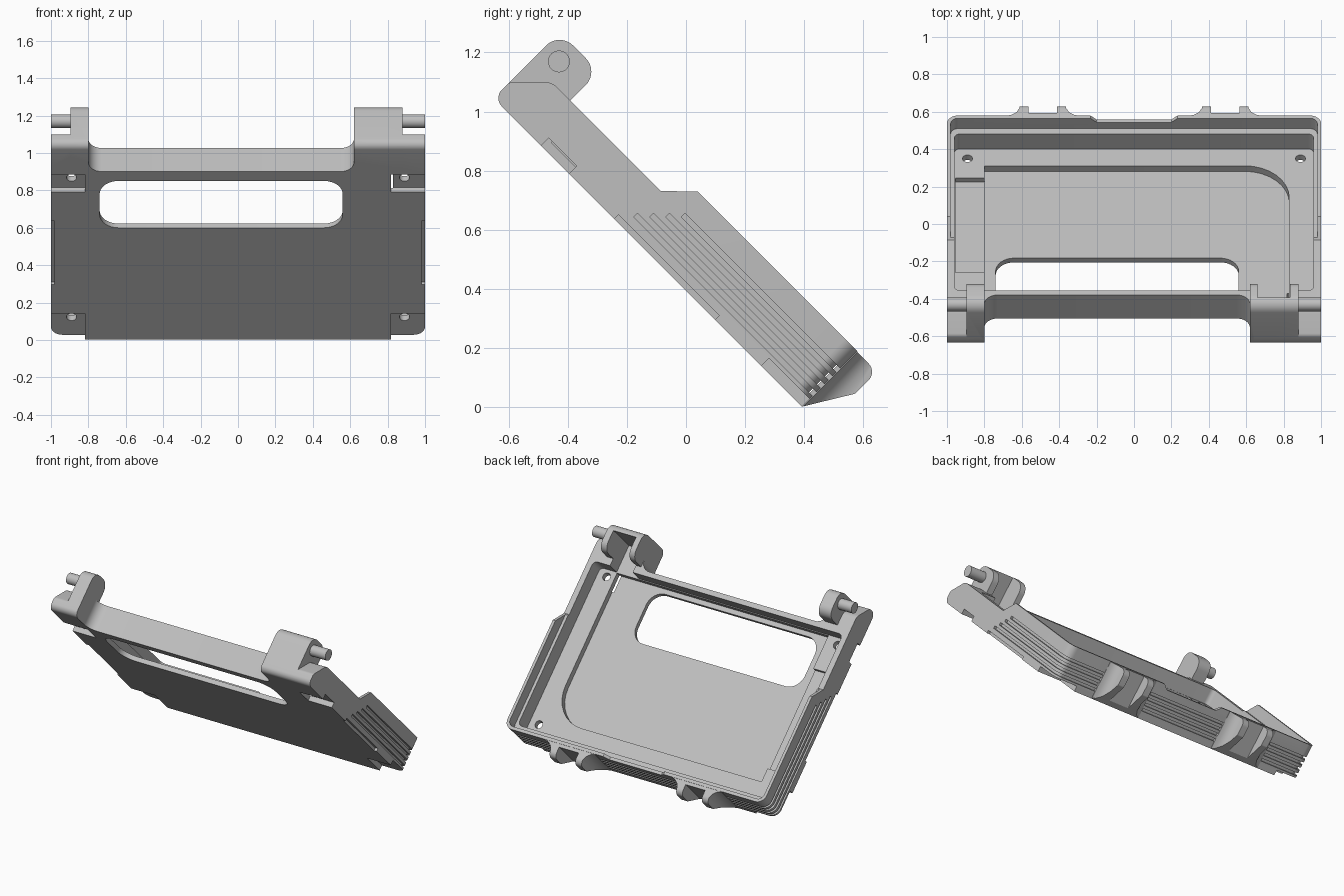
import bpy, math
from mathutils import Matrix, Vector

cube = bpy.data.objects.get("Cube")
if cube:
    bpy.data.objects.remove(cube)

grey = bpy.data.materials.new("plain_grey")
grey.use_nodes = True
GREY = (0.52, 0.52, 0.52, 1)
grey.diffuse_color = GREY
grey.node_tree.nodes["Principled BSDF"].inputs["Base Color"].default_value = GREY

# Everything is modelled flat as (x, u along the slope, w off the slope), then tilted.
TILT = Matrix.Translation((0, 0.1975, 0.1975)) @ Matrix.Rotation(math.radians(-45), 4, 'X')
TOP = 0.265      # tall wall height
RAIL = 0.178     # low rail height
END = 0.276      # outer face of the back wall


def rounded(corners, steps=8):
    """Polygon from (a, b, radius) corners, with arcs where radius > 0."""
    out = []
    for i, (a, b, r) in enumerate(corners):
        p = Vector((a, b))
        if not r:
            out.append(p)
            continue
        d0 = (Vector(corners[i - 1][:2]) - p).normalized()
        d1 = (Vector(corners[(i + 1) % len(corners)][:2]) - p).normalized()
        half = d0.angle(d1) / 2
        centre = p + (d0 + d1).normalized() * (r / math.sin(half))
        s, e = p + d0 * (r / math.tan(half)) - centre, p + d1 * (r / math.tan(half)) - centre
        sweep = math.pi - 2 * half
        for k in range(steps + 1):
            t = k / steps
            out.append(centre + (s * math.sin((1 - t) * sweep) + e * math.sin(t * sweep)) / math.sin(sweep))
    return out


def prism(name, pts, lo, hi, axis='w'):
    """Extrude a 2D outline along x, u or w."""
    place = {'w': lambda a, b, c: (a, b, c), 'x': lambda a, b, c: (c, a, b),
             'u': lambda a, b, c: (a, c, b)}[axis]
    n = len(pts)
    verts = [place(p[0], p[1], c) for c in (lo, hi) for p in pts]
    faces = [list(range(n)), list(range(n, 2 * n))]
    faces += [(i, (i + 1) % n, n + (i + 1) % n, n + i) for i in range(n)]
    mesh = bpy.data.meshes.new(name)
    mesh.from_pydata(verts, [], faces)
    import bmesh
    bm = bmesh.new()
    bm.from_mesh(mesh)
    bmesh.ops.recalc_face_normals(bm, faces=bm.faces)
    bm.to_mesh(mesh)
    bm.free()
    mesh.materials.append(grey)
    obj = bpy.data.objects.new(name, mesh)
    bpy.context.collection.objects.link(obj)
    return obj


def rect(a0, a1, b0, b1, r=0):
    return rounded([(a0, b0, r), (a1, b0, r), (a1, b1, r), (a0, b1, r)])


def disc(a, b, r, n=24):
    return [(a + r * math.cos(2 * math.pi * k / n), b + r * math.sin(2 * math.pi * k / n)) for k in range(n)]


def combine(obj, tool, op='DIFFERENCE'):
    mod = obj.modifiers.new("bool", 'BOOLEAN')
    mod.operation, mod.object, mod.solver = op, tool, 'EXACT'
    bpy.context.view_layer.update()
    mesh = bpy.data.meshes.new_from_object(obj.evaluated_get(bpy.context.evaluated_depsgraph_get()))
    obj.modifiers.clear()
    obj.data = mesh
    bpy.data.objects.remove(tool)


# Tray block: plan outline with a notch between the hinges, trimmed to the side profile
tray = prism("tray", rounded([
    (-1, -1.2, 0), (-0.8, -1.2, 0.02), (-0.8, -0.994, 0.07), (0.62, -0.994, 0.07),
    (0.62, -1.2, 0.02), (1, -1.2, 0), (1, END, 0.06), (-1, END, 0.06)]), 0, TOP)
combine(tray, prism("side_profile", rounded([
    (-1.2, 0, 0.04), (0.4, 0, 0), (0.4, TOP, 0), (-0.488, TOP, 0), (-0.577, RAIL, 0),
    (-1.098, RAIL, 0.06), (-1.2, 0.076, 0.03)]), -1.2, 1.2, 'x'), 'INTERSECT')

# Hinge lugs, the wide one hollow
lug = rounded([(-1.2, 0, 0.04), (-1.2, 0.316, 0.065), (-1.01, 0.316, 0.065), (-1.01, 0, 0)])
for x0, x1 in ((-0.895, -0.8), (0.62, 0.88)):
    combine(tray, prism("lug", lug, x0, x1, 'x'), 'UNION')
combine(tray, prism("lug_hollow", rect(0.66, 0.835, -1.15, -0.9), 0.074, 0.5))

# Inside of the tray: ledge level, thin upper wall, floor pocket and lowered side ledge
combine(tray, prism("cavity", rect(-0.96, 0.96, -0.96, 0.215, 0.03), 0.074, 0.5))
combine(tray, prism("upper_cavity", rect(-0.98, 0.98, -0.8, 0.255, 0.04), 0.187, 0.6))
combine(tray, prism("pocket", rounded([
    (-0.8, -0.955, 0), (0.83, -0.955, 0), (0.83, 0.087, 0.24), (-0.8, 0.087, 0)]), 0.032, 0.3))
combine(tray, prism("side_ledge", rect(-0.955, -0.79, -0.72, -0.007), 0.046, 0.3))

# Window in the floor and dip in the back wall
combine(tray, prism("window", rect(-0.74, 0.56, -0.923, -0.569, 0.1), -0.1, 0.06))
combine(tray, prism("wall_dip", [(-0.25, 0.28), (-0.2, 0.235), (0.2, 0.235), (0.25, 0.28)], 0.22, 0.4, 'u'))

# Foot recesses, screw holes and finger slots on both sides
for s in (-1, 1):
    xs = sorted((s * 0.818, s * 1.1))
    for u0, u1, hole in ((-0.972, -0.838, -0.912), (0.081, 0.4, 0.142)):
        combine(tray, prism("recess", rect(*xs, u0, u1), -0.1, 0.036))
        combine(tray, prism("hole", disc(s * 0.89, hole, 0.027), -0.05, 0.12))
    xs = sorted((s * 0.98, s * 1.1))
    combine(tray, prism("slot", rect(*xs, -0.622, -0.14), -0.1, 0.02))

# Grip grooves wrapping the sides and back
for i in range(4):
    w = 0.06 + 0.038 * i
    start = w - 0.64
    groove = rounded([(1.2, start, 0), (1.2, 0.4, 0), (-1.2, 0.4, 0), (-1.2, start, 0),
                      (-0.982, start, 0), (-0.982, 0.258, 0.045), (0.982, 0.258, 0.045), (0.982, start, 0)])
    combine(tray, prism("groove", groove, w - 0.009, w + 0.009))

parts = [tray]

# Hinge pins
for name, x0, x1 in (("right_pin", -1, -0.85), ("left_pin", 0.86, 1)):
    parts.append(prism(name, disc(-1.131, 0.244, 0.037), x0, x1, 'x'))

# Back clips: two flared tabs joined by a plate
for name, s in (("right_clip", -1), ("left_clip", 1)):
    half = [(0.19, 0.262), (0.19, 0.278), (0.165, 0.285), (0.14, 0.305), (0.125, 0.335), (0.12, 0.4),
            (0.075, 0.4), (0.075, 0.298)]
    plan = half + [(-a, b) for a, b in reversed(half)]
    clip = prism(name, [(s * 0.488 + a, b) for a, b in plan], 0, TOP)
    combine(clip, prism("clip_profile", rounded([
        (0.2, 0, 0), (END, 0, 0), (0.372, 0.158, 0.02), (0.372, 0.262, 0.04), (0.32, 0.262, 0),
        (0.2, 0.262, 0)]), -1, 1, 'x'), 'INTERSECT')
    parts.append(clip)

# Tilt and shade
for obj in parts:
    obj.matrix_world = TILT
    bpy.ops.object.select_all(action='DESELECT')
    obj.select_set(True)
    bpy.context.view_layer.objects.active = obj
    bpy.ops.object.shade_smooth_by_angle(angle=math.radians(30))
